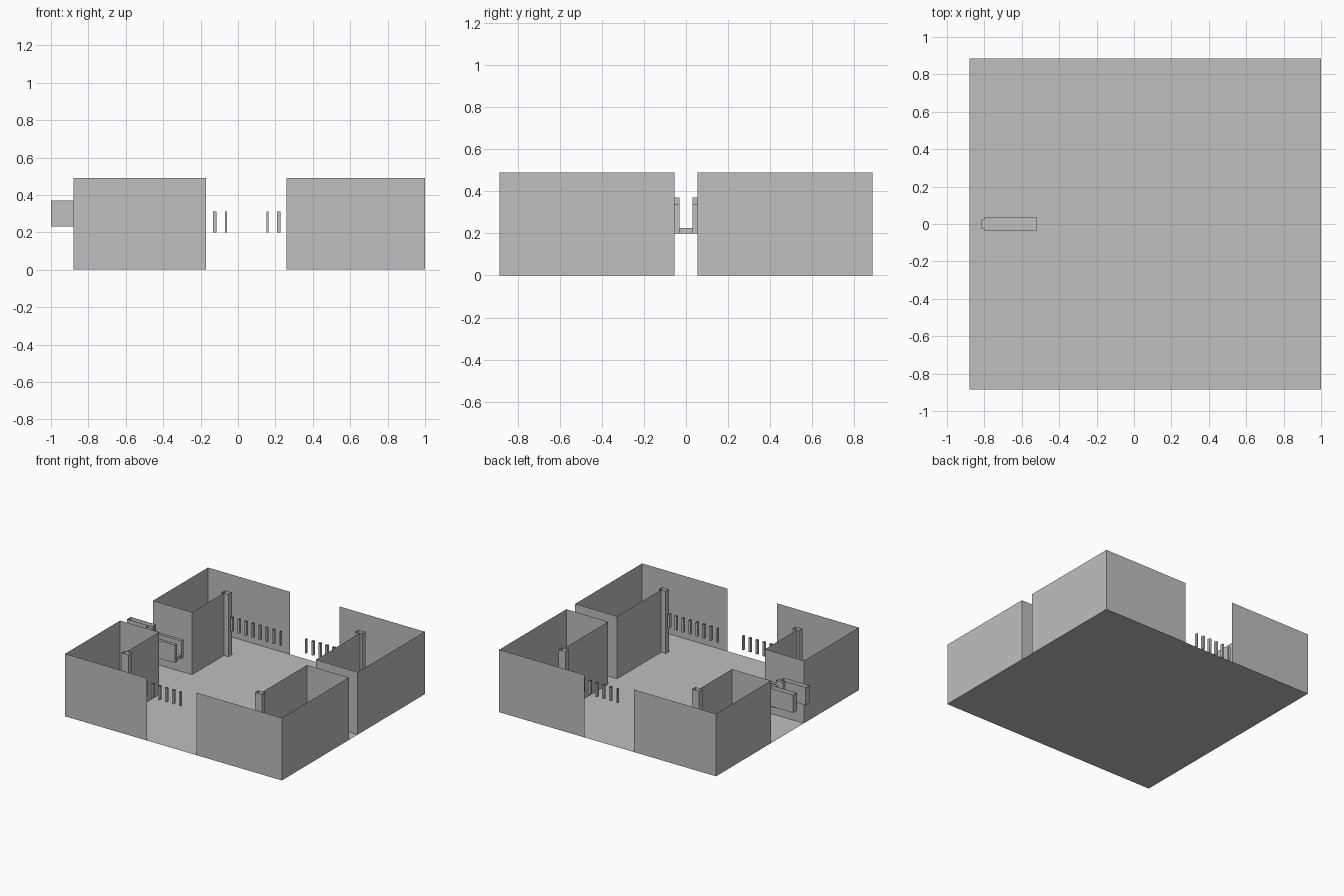
import bpy
import bmesh

cube = bpy.data.objects.get("Cube")
if cube:
    bpy.data.objects.remove(cube, do_unlink=True)

grey = bpy.data.materials.new("plain_grey")
grey.use_nodes = True
colour = (0.52, 0.52, 0.52, 1)
grey.diffuse_color = colour
grey.node_tree.nodes["Principled BSDF"].inputs["Base Color"].default_value = colour

HEIGHT = 0.49
DEPTH = 0.885


def finish(name, bm):
    mesh = bpy.data.meshes.new(name)
    bm.to_mesh(mesh)
    bm.free()
    mesh.materials.append(grey)
    obj = bpy.data.objects.new(name, mesh)
    bpy.context.collection.objects.link(obj)
    return obj


def add_sheet(bm, path, z0, z1, closed=False):
    """Raise a thin upright sheet along a path in plan."""
    low = [bm.verts.new((x, y, z0)) for x, y in path]
    high = [bm.verts.new((x, y, z1)) for x, y in path]
    n = len(path)
    for i in range(n if closed else n - 1):
        j = (i + 1) % n
        bm.faces.new((low[i], low[j], high[j], high[i]))
    return low, high


def add_tube(bm, x0, x1, y0, y1, z0, z1, capped=False):
    """Square tube, open at top and bottom unless capped."""
    x0, x1 = sorted((x0, x1))
    y0, y1 = sorted((y0, y1))
    low, high = add_sheet(bm, [(x0, y0), (x1, y0), (x1, y1), (x0, y1)], z0, z1, True)
    if capped:
        bm.faces.new(low[::-1])
        bm.faces.new(high)


# Floor sheet
bm = bmesh.new()
bm.faces.new([bm.verts.new((x, y, 0)) for x, y in
              [(-0.88, -DEPTH), (1, -DEPTH), (1, DEPTH), (-0.88, DEPTH)]])
finish("floor", bm)

# Corner rooms: opening edge, outer wall, passage edge, partition
sides = {"left": (0.26, 1.0, 0.055, 0.636), "right": (-0.17, -0.88, 0.204, -0.542)}
for side, (gap_x, outer_x, gap_y, inner_x) in sides.items():
    for end, s in (("front", -1), ("back", 1)):
        bm = bmesh.new()
        path = [(gap_x, s * DEPTH), (outer_x, s * DEPTH), (outer_x, s * gap_y),
                (inner_x, s * gap_y), (inner_x, s * 0.6)]
        add_sheet(bm, path, 0, HEIGHT)
        finish(f"{end}_{side}_room_walls", bm)

        # Hollow post at the free end of the partition
        bm = bmesh.new()
        step = -0.04 if side == "left" else 0.04
        add_tube(bm, inner_x - step / 2, inner_x + step, s * 0.6, s * 0.64, 0, HEIGHT)
        finish(f"{end}_{side}_post", bm)

        # Row of slim bars between the post and the opening
        bm = bmesh.new()
        direction = 1 if side == "left" else -1
        for i in range(8):
            x = 0.047 + direction * (0.111 + 0.06 * i)
            half = 0.005 if i == 0 else 0.009
            add_tube(bm, x - half, x + half, s * 0.61, s * 0.63, 0.2, 0.31)
        finish(f"{end}_{side}_bars", bm)

# Raised tray in the wide passage
bm = bmesh.new()
add_tube(bm, -0.8, -0.52, -0.035, 0.035, 0.2, 0.225, True)
add_tube(bm, -0.815, -0.8, -0.025, 0.025, 0.2, 0.225, True)
finish("tray", bm)

# Hollow side panels along the tray
for name, s in (("front", -1), ("back", 1)):
    bm = bmesh.new()
    add_tube(bm, -0.76, -0.51, s * 0.03, s * 0.055, 0.2, 0.34)
    add_tube(bm, -0.82, -0.76, s * 0.03, s * 0.055, 0.2, 0.37)
    add_tube(bm, -1.0, -0.78, s * 0.055, s * 0.1, 0.23, 0.37)
    finish(f"{name}_tray_panel", bm)
